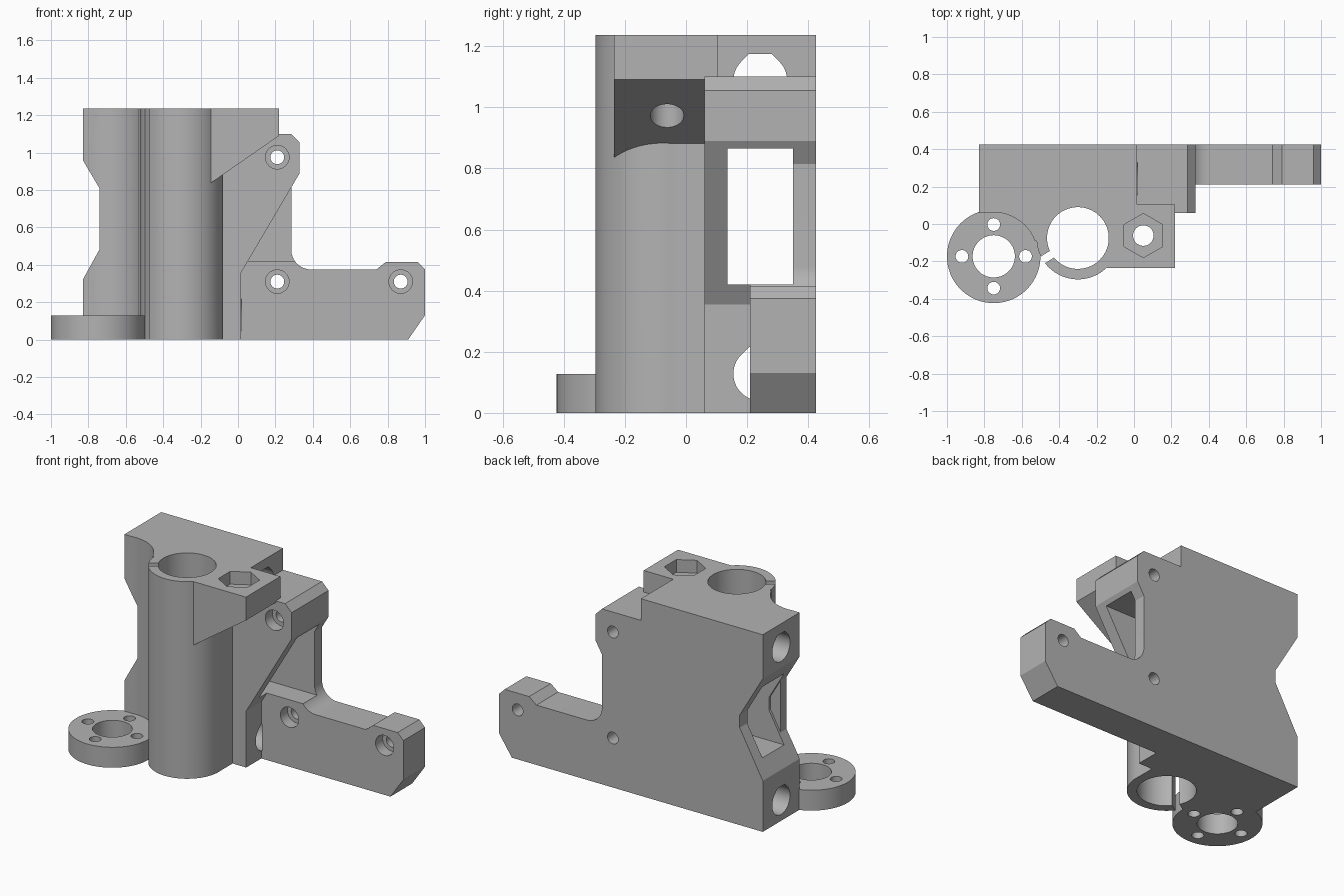
import bpy, bmesh
from math import sin, cos, pi, radians
from mathutils import Vector

cube = bpy.data.objects.get("Cube")
if cube:
    bpy.data.objects.remove(cube, do_unlink=True)

grey = bpy.data.materials.new("plain grey")
grey.use_nodes = True
colour = (0.45, 0.45, 0.45, 1)
grey.diffuse_color = colour
grey.node_tree.nodes["Principled BSDF"].inputs["Base Color"].default_value = colour

TOP, BACK = 1.236, 0.425


def prism(name, points, axis, start, end):
    """Extrude a flat outline along one axis."""
    place = {"x": lambda u, v: (start, u, v),
             "y": lambda u, v: (u, start, v),
             "z": lambda u, v: (u, v, start)}[axis]
    bm = bmesh.new()
    face = bm.faces.new([bm.verts.new(place(u, v)) for u, v in points])
    moved = bmesh.ops.extrude_face_region(bm, geom=[face])["geom"]
    shift = Vector([end - start if a == axis else 0 for a in "xyz"])
    bmesh.ops.translate(bm, vec=shift, verts=[g for g in moved if isinstance(g, bmesh.types.BMVert)])
    bmesh.ops.recalc_face_normals(bm, faces=bm.faces)
    mesh = bpy.data.meshes.new(name)
    bm.to_mesh(mesh)
    bm.free()
    mesh.materials.append(grey)
    obj = bpy.data.objects.new(name, mesh)
    bpy.context.collection.objects.link(obj)
    return obj


def arc(u, v, r, a0, a1, n):
    angles = [radians(a0 + (a1 - a0) * i / n) for i in range(n + 1)]
    return [(u + r * cos(a), v + r * sin(a)) for a in angles]


def cylinder(name, u, v, r, axis, start, end, sides=64):
    return prism(name, arc(u, v, r, 0, 360, sides)[:-1], axis, start, end)


def rect(u0, u1, v0, v1):
    return [(u0, v0), (u1, v0), (u1, v1), (u0, v1)]


def combine(target, part, operation):
    """Apply a boolean at once and discard the helper."""
    mod = target.modifiers.new("combine", "BOOLEAN")
    mod.object, mod.operation, mod.solver = part, operation, "EXACT"
    bpy.context.view_layer.objects.active = target
    bpy.ops.object.modifier_apply(modifier=mod.name)
    bpy.data.objects.remove(part, do_unlink=True)


def add(part):
    combine(bracket, part, "UNION")


def cut(part):
    combine(bracket, part, "DIFFERENCE")


# Main block with notched left side and sloping right flange
bracket = prism("rod_bracket", [
    (-0.83, 0), (0.015, 0), (0.015, 0.355), (0.33, 0.89), (0.33, 1.055),
    (0.285, 1.1), (0.015, 1.1), (0.015, TOP), (-0.83, TOP),
    (-0.83, 0.96), (-0.67, 0.69), (-0.67, 0.61), (-0.83, 0.32)], "y", 0.06, BACK)

# Web between the main block and the bearing tube, scooped around the nut flange
bx, by = -0.30, -0.075
nx, ny = -0.75, -0.173
add(prism("web", rect(-0.74, -0.08, -0.09, 0.12), "z", 0, TOP))
cut(cylinder("nut_clearance", nx, ny, 0.235, "z", -0.1, TOP + 0.1))

# Bearing tube and clamp block
add(cylinder("bearing_tube", bx, by, 0.221, "z", 0, TOP, 96))
add(prism("clamp_block", [(-0.145, 0.837), (0.22, 1.09), (0.22, TOP), (-0.145, TOP)],
          "y", -0.235, 0.105))
cut(cylinder("bearing_bore", bx, by, 0.165, "z", -0.1, TOP + 0.1, 96))

# Slit down the tube wall
d = Vector((cos(radians(212)), sin(radians(212))))
n = Vector((-d.y, d.x)) * 0.021
c = Vector((bx, by))
cut(prism("slit", [c + d * 0.1 - n, c + d * 0.27 - n, c + d * 0.27 + n, c + d * 0.1 + n],
          "z", -0.1, TOP + 0.1))

# Side arm with the back plate rising from it
add(prism("side_arm", [
    (-0.1, 0), (0.91, 0), (1, 0.13), (1, 0.375), (0.96, 0.415), (0.79, 0.415), (0.74, 0.375),
    *arc(0.39, 0.48, 0.105, 270, 180, 12), (0.285, 0.815), (0.33, 0.89), (-0.1, 0.9)],
    "y", 0.21, BACK))

# Belt passage
cut(prism("belt_passage", rect(0.135, 0.35, 0.42, 0.865), "x", -1.1, 0.6))

# Teardrop rod sockets
r = 0.088
for z in (0.128, 1.087):
    tip = r * (2 ** 0.5 - 1)
    outline = arc(0.243, z, r, 135, 405, 40) + [(0.243 + tip, z + r), (0.243 - tip, z + r)]
    cut(prism("rod_socket", outline, "x", -1.1, 0.02))

# Counterbored mounting holes
for x, z in ((0.21, 0.975), (0.21, 0.31), (0.87, 0.31)):
    front = 0.06 if z > 0.5 else 0.21
    cut(cylinder("screw_hole", x, z, 0.037, "y", -0.1, 0.6, 32))
    cut(cylinder("counterbore", x, z, 0.063, "y", front - 0.05, front + 0.07, 32))

# Clamp screw hole with hexagonal nut pocket
cut(cylinder("clamp_hole", 0.05, -0.062, 0.055, "z", 0.7, TOP + 0.1, 32))
cut(prism("nut_pocket", arc(0.05, -0.062, 0.118, 30, 330, 5), "z", TOP - 0.08, TOP + 0.1))

# Round nut flange with four screw holes
flange = cylinder("nut_flange", nx, ny, 0.25, "z", 0, 0.128, 96)
combine(flange, cylinder("nut_bore", nx, ny, 0.113, "z", -0.1, 0.3), "DIFFERENCE")
for i in range(4):
    a = i * pi / 2
    hole = cylinder("flange_hole", nx + 0.17 * cos(a), ny + 0.17 * sin(a), 0.034, "z", -0.1, 0.3, 32)
    combine(flange, hole, "DIFFERENCE")
add(flange)

# Crisp edges, smooth bores
bpy.ops.object.select_all(action="DESELECT")
bracket.select_set(True)
bpy.context.view_layer.objects.active = bracket
bpy.ops.object.shade_smooth_by_angle(angle=radians(25))
